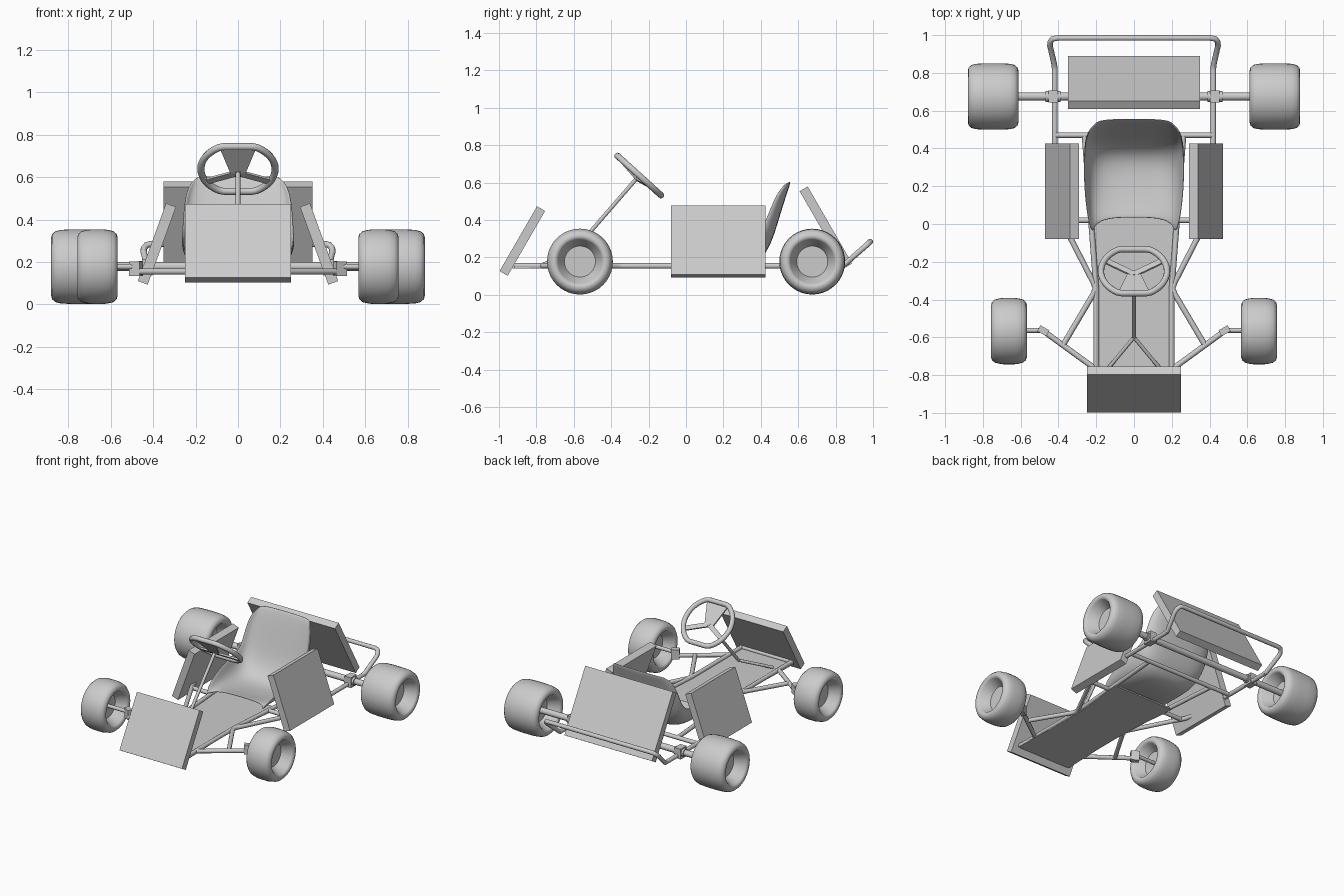
import bpy, bmesh, math
from mathutils import Vector, Matrix

cube = bpy.data.objects.get("Cube")
if cube:
    bpy.data.objects.remove(cube)

GREY = (0.6, 0.6, 0.6, 1)
mat = bpy.data.materials.new("plain_grey")
mat.use_nodes = True
mat.diffuse_color = GREY
mat.node_tree.nodes["Principled BSDF"].inputs["Base Color"].default_value = GREY


def activate(ob):
    bpy.ops.object.select_all(action="DESELECT")
    ob.select_set(True)
    bpy.context.view_layer.objects.active = ob


def add(name, bm, smooth=None):
    bmesh.ops.recalc_face_normals(bm, faces=bm.faces)
    me = bpy.data.meshes.new(name)
    bm.to_mesh(me)
    bm.free()
    me.materials.append(mat)
    ob = bpy.data.objects.new(name, me)
    bpy.context.collection.objects.link(ob)
    if smooth:
        activate(ob)
        bpy.ops.object.shade_smooth_by_angle(angle=math.radians(smooth))
    return ob


def box(name, centre, size, angle=0, axis="X"):
    bm = bmesh.new()
    m = Matrix.Translation(centre) @ Matrix.Rotation(math.radians(angle), 4, axis)
    bmesh.ops.create_cube(bm, size=1, matrix=m @ Matrix.Diagonal((*size, 1)))
    return add(name, bm)


def tube(name, points, radius=0.015, closed=False):
    cu = bpy.data.curves.new(name, "CURVE")
    cu.dimensions = "3D"
    cu.bevel_depth = radius
    cu.bevel_resolution = 3
    cu.use_fill_caps = True
    sp = cu.splines.new("POLY")
    sp.points.add(len(points) - 1)
    for p, co in zip(sp.points, points):
        p.co = (*co, 1)
    sp.use_cyclic_u = closed
    cu.materials.append(mat)
    ob = bpy.data.objects.new(name, cu)
    bpy.context.collection.objects.link(ob)
    activate(ob)
    bpy.ops.object.convert(target="MESH")
    bpy.ops.object.shade_smooth_by_angle(angle=math.radians(50))


def wheel(name, x, y, w, disc):
    # lathed tyre with a recessed disc on both sides
    half = [(0, disc), (0.083, disc), (0.118, w - 0.012), (0.125, w - 0.003), (0.138, w),
            (0.154, w - 0.005), (0.167, w - 0.02), (0.173, w - 0.045), (0.176, w * 0.3)]
    prof = half + [(r, -d) for r, d in reversed(half)]
    bm = bmesh.new()
    vs = [bm.verts.new((d, 0, r)) for r, d in prof]
    es = [bm.edges.new(pair) for pair in zip(vs, vs[1:])]
    bmesh.ops.spin(bm, geom=vs + es, cent=(0, 0, 0), axis=(1, 0, 0),
                   angle=2 * math.pi, steps=40)
    bmesh.ops.remove_doubles(bm, verts=bm.verts, dist=1e-4)
    bmesh.ops.translate(bm, verts=bm.verts, vec=(x, y, 0.178))
    add(name, bm, 40)


# Body panels
box("front_panel", (0, -0.875, 0.288), (0.5, 0.05, 0.4), -30)
box("rear_panel", (0, 0.748, 0.361), (0.7, 0.05, 0.475), 30)

# Floor pan
bm = bmesh.new()
edge = [(0.215, -0.92), (0.21, -0.75), (0.195, -0.34), (0.235, 0), (0.24, 0.1)]
pan = [(x, y, 0.14) for x, y in edge] + [(-x, y, 0.14) for x, y in reversed(edge)]
face = bm.faces.new([bm.verts.new(p) for p in pan])
up = bmesh.ops.extrude_face_region(bm, geom=[face])["geom"]
bmesh.ops.translate(bm, vec=(0, 0, 0.01), verts=[v for v in up if isinstance(v, bmesh.types.BMVert)])
add("floor_pan", bm)

# Paired parts
Z = 0.155
for side, s in (("left", 1), ("right", -1)):
    box(side + "_side_panel", (s * 0.382, 0.173, 0.285), (0.05, 0.505, 0.39), -20 * s, "Y").rotation_euler = (0, 0, 0)
    wheel(side + "_front_wheel", s * 0.662, -0.567, 0.095, 0.02)
    wheel(side + "_rear_wheel", s * 0.746, 0.675, 0.134, 0.05)
    tube(side + "_inner_rail", [(s * 0.2, -0.92, Z), (s * 0.2, -0.345, Z), (s * 0.262, 0.47, Z)])
    tube(side + "_outer_rail", [(s * 0.375, -0.64, Z), (s * 0.215, -0.37, Z), (s * 0.205, -0.34, Z),
                                (s * 0.215, -0.31, Z), (s * 0.4, 0.05, Z), (s * 0.42, 0.12, Z),
                                (s * 0.42, 0.84, Z)])
    tube(side + "_front_arm", [(s * 0.2, -0.77, Z), (s * 0.475, -0.57, Z)])
    tube(side + "_seat_stay", [(s * 0.235, 0.02, Z), (s * 0.39, 0.02, Z)])
    tube(side + "_column_strut", [(0, -0.6, 0.235), (s * 0.15, -0.78, Z)], 0.01)
    box(side + "_kingpin", (s * 0.48, -0.565, 0.168), (0.055, 0.035, 0.07), 30 * s, "Z")
    tube(side + "_stub_axle", [(s * 0.48, -0.563, 0.178), (s * 0.66, -0.563, 0.178)], 0.013)
    box(side + "_axle_bearing", (s * 0.428, 0.675, 0.175), (0.05, 0.065, 0.075))
    tube(side + "_bearing_collar", [(s * 0.39, 0.675, 0.178), (s * 0.468, 0.675, 0.178)], 0.029)

# Cross members, axle and bumper
tube("rear_cross_tube", [(-0.42, 0.47, Z), (0.42, 0.47, Z)])
tube("front_cross_tube", [(-0.2, -0.92, Z), (0.2, -0.92, Z)])
tube("rear_axle", [(-0.75, 0.675, 0.178), (0.75, 0.675, 0.178)], 0.022)
half = [(0.42, 0.82, Z), (0.422, 0.845, 0.16), (0.445, 0.945, 0.248), (0.443, 0.965, 0.265),
        (0.43, 0.98, 0.28), (0.405, 0.985, 0.285)]
tube("rear_bumper", half + [(-x, y, z) for x, y, z in reversed(half)])

# Steering wheel, flattened along the tilted plane
centre = Vector((0, -0.25, 0.638))
fwd = Vector((0, -0.74, 0.67))
normal = Vector((0, 0.67, 0.74))


def on_wheel(u, v, drop=0):
    return centre + Vector((u, 0, 0)) + fwd * v - normal * drop


rim = []
for i in range(48):
    a = 2 * math.pi * i / 48
    rim.append(on_wheel(0.175 * math.cos(a), max(-0.157, min(0.157, 0.175 * math.sin(a)))))
tube("steering_rim", rim, 0.017, True)
tube("steering_column", [on_wheel(0, 0, 0.015), (0, -0.6, 0.235)], 0.011)


def spoke(name, u, v, inner, outer):
    # flat tapered plate from the hub to the rim
    side = Vector((-v, u)).normalized()
    bm = bmesh.new()
    rings = []
    for drop in (0, 0.012):
        ring = []
        for t, wd, sg in ((0, inner, 1), (0, inner, -1), (1, outer, -1), (1, outer, 1)):
            p = Vector((u, v)) * t + side * wd * sg
            ring.append(bm.verts.new(on_wheel(p.x, p.y, drop + 0.018 * (1 - t))))
        rings.append(ring)
        bm.faces.new(ring)
    for i in range(4):
        j = (i + 1) % 4
        bm.faces.new((rings[0][i], rings[0][j], rings[1][j], rings[1][i]))
    add(name, bm)


spoke("wide_spoke", 0, 0.155, 0.035, 0.085)
spoke("left_spoke", 0.15, -0.08, 0.016, 0.016)
spoke("right_spoke", -0.15, -0.08, 0.016, 0.016)

# Bucket seat: sections hold centre y, z, half width, wing dy, wing dz
sections = [(0.03, 0.18, 0.225, -0.08, -0.01), (0.1, 0.16, 0.25, -0.08, 0.07),
            (0.25, 0.14, 0.268, -0.07, 0.14), (0.37, 0.15, 0.27, -0.07, 0.16),
            (0.45, 0.25, 0.268, -0.06, 0.07), (0.495, 0.4, 0.262, -0.055, 0.02),
            (0.535, 0.53, 0.25, -0.05, 0.01), (0.562, 0.605, 0.205, -0.025, -0.01)]
bm = bmesh.new()
N = 12
grid = []
for y, z, hw, dy, dz in sections:
    row = []
    for i in range(N + 1):
        u = i / N * 2 - 1
        k = abs(u) ** 3
        row.append(bm.verts.new((hw * math.sin(u * 1.45) / math.sin(1.45), y + dy * k, z + dz * k)))
    grid.append(row)
for a, b in zip(grid, grid[1:]):
    for i in range(N):
        bm.faces.new((a[i], a[i + 1], b[i + 1], b[i]))
seat = add("seat", bm, 80)
shell = seat.modifiers.new("shell", "SOLIDIFY")
shell.thickness = 0.012
smooth = seat.modifiers.new("smooth", "SUBSURF")
smooth.levels = smooth.render_levels = 2
